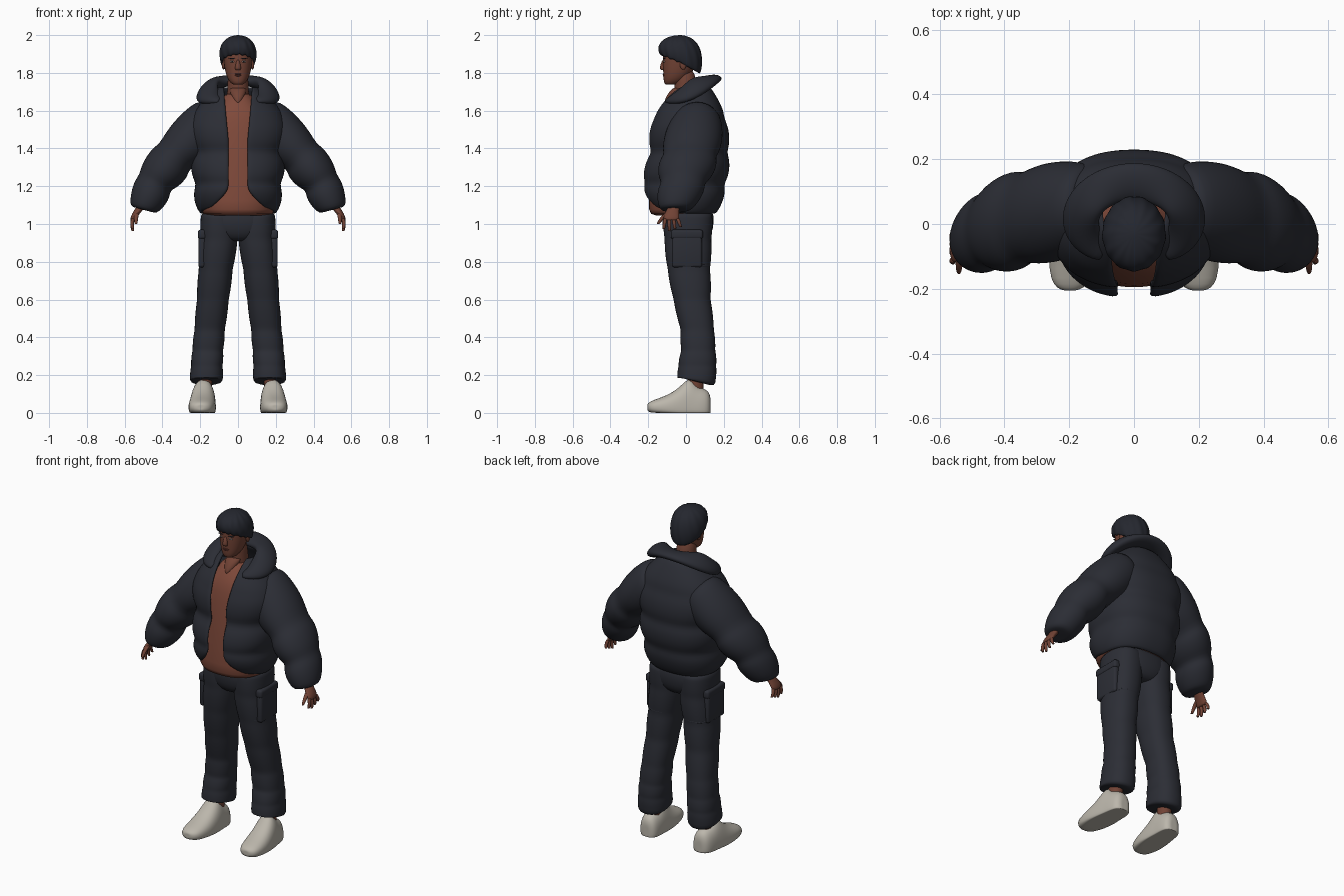
import bpy, bmesh
from math import sin, cos, pi, radians, asin
from mathutils import Vector, Matrix

if "Cube" in bpy.data.objects:
    bpy.data.objects.remove(bpy.data.objects["Cube"])


def material(name, *rgb):
    mat = bpy.data.materials.new(name)
    mat.use_nodes = True
    mat.diffuse_color = (*rgb, 1)
    shader = next(n for n in mat.node_tree.nodes if n.type == 'BSDF_PRINCIPLED')
    shader.inputs["Base Color"].default_value = (*rgb, 1)
    shader.inputs["Roughness"].default_value = .8
    return mat


JACKET = material("charcoal jacket", .024, .026, .035)
PANTS = material("charcoal trousers", .025, .027, .036)
HAIR = material("black hair", .018, .02, .028)
SHIRT = material("rust shirt", .215, .068, .043)
SKIN = material("brown skin", .165, .055, .035)
LIPS = material("dark lips", .12, .036, .028)
SHOE = material("cream shoe", .5, .47, .41)
EYE = material("eye white", .5, .38, .33)


def finish(name, bm, mat, mirror=False, solid=0, levels=1):
    """Turn a bmesh into a smooth object with its modifiers."""
    bmesh.ops.recalc_face_normals(bm, faces=bm.faces[:])
    mesh = bpy.data.meshes.new(name)
    bm.to_mesh(mesh)
    bm.free()
    mesh.materials.append(mat)
    mesh.shade_smooth()
    obj = bpy.data.objects.new(name, mesh)
    bpy.context.collection.objects.link(obj)
    if mirror:
        obj.modifiers.new("Mirror", 'MIRROR').use_mirror_merge = False
    if solid:
        shell = obj.modifiers.new("Thickness", 'SOLIDIFY')
        shell.thickness = solid
        shell.offset = -1
    if levels:
        smooth = obj.modifiers.new("Smooth", 'SUBSURF')
        smooth.levels = smooth.render_levels = levels


def signed_power(value, power):
    return abs(value) ** (2 / power) * (1 if value >= 0 else -1)


def skin_rows(bm, rows, closed):
    for low, high in zip(rows, rows[1:]):
        count = len(low)
        for i in range(count if closed else count - 1):
            j = (i + 1) % count
            bm.faces.new((low[i], low[j], high[j], high[i]))


def puffed(keys, puff, steps=5):
    """Fill in rings between the keys, swelling midway like quilting."""
    rings = []
    for a, b in zip(keys, keys[1:]):
        for k in range(steps):
            f = k / steps
            swell = 1 + puff * sin(pi * f) ** .7
            x, y, z, rx, ry = (p + (q - p) * f for p, q in zip(a, b))
            rings.append((x, y, z, rx * swell, ry * swell))
    return rings + [keys[-1]]


def loft(name, sections, mat, n=20, power=2, floor=None, **options):
    """Skin a closed tube through (centre, u, v) superellipse sections."""
    sections = [[Vector(part) for part in section] for section in sections]
    start, end = ((c, u * .6, v * .6) for c, u, v in (sections[0], sections[-1]))
    bm = bmesh.new()
    rows = []
    for centre, u, v in [start, *sections, end]:
        row = []
        for i in range(n):
            t = 2 * pi * i / n
            point = centre + u * signed_power(cos(t), power) + v * signed_power(sin(t), power)
            if floor is not None:
                point.z = max(point.z, floor)
            row.append(bm.verts.new(point))
        rows.append(row)
    skin_rows(bm, rows, True)
    bm.faces.new(rows[0])
    bm.faces.new(rows[-1])
    finish(name, bm, mat, **options)


def stack(name, rings, mat, tilt=0, **options):
    """Upright loft from rings of x, y, z, half width, half depth."""
    sections = [((x, y, z), (rx, 0, 0), (0, ry, 0)) for x, y, z, rx, ry in rings]
    centre, u, v = sections[0]
    sections[0] = (centre, u, (0, v[1], -tilt))
    loft(name, sections, mat, **options)


def ball(name, location, size, mat, mirror=False):
    bm = bmesh.new()
    matrix = Matrix.Translation(location) @ Matrix.Diagonal((*size, 1))
    bmesh.ops.create_uvsphere(bm, u_segments=16, v_segments=10, radius=1, matrix=matrix)
    finish(name, bm, mat, mirror, levels=0)


def pocket(name, location, size):
    bm = bmesh.new()
    matrix = Matrix.Translation(location) @ Matrix.Diagonal((*size, 1))
    bmesh.ops.create_cube(bm, size=1, matrix=matrix)
    bmesh.ops.bevel(bm, geom=bm.edges[:], offset=.014, segments=3, affect='EDGES', profile=.5)
    finish(name, bm, PANTS, True, levels=0)


# Open puffer jacket body, keyed at the quilting creases; the hem lifts in front
body = [(0, -.015, 1.05, .2, .17), (0, -.01, 1.21, .222, .212), (0, .015, 1.38, .23, .202),
        (0, .015, 1.56, .25, .188), (0, .035, 1.73, .1, .09)]
bm = bmesh.new()
rows, columns, power = [], 44, 2.4
for x, y, z, rx, ry in puffed(body, .1):
    gap = .05 + .1 * (max(0, 1.2 - z) / .15) ** 2 + .1 * max(0, z - 1.45)
    start = asin(min(1, gap / rx) ** (power / 2))
    row = []
    for i in range(columns + 1):
        t = start + 2 * (pi - start) * i / columns
        lift = .04 * max(0, cos(t)) * max(0, 1 - (z - 1.05) / .2)
        row.append(bm.verts.new((rx * signed_power(sin(t), power),
                                 y - ry * signed_power(cos(t), power), z + lift)))
    rows.append(row)
skin_rows(bm, rows, False)
finish("jacket_body", bm, JACKET, solid=.018)

# Quilted sleeves, turning from the shoulder slope to level cuffs
sleeve = puffed([(.13, .06, 1.56, .12, .12), (.335, .02, 1.36, .105, .138),
                 (.44, -.015, 1.22, .093, .115), (.5, -.055, 1.075, .072, .082)], .2)
sections = []
for i, (x, y, z, thick, depth) in enumerate(sleeve):
    angle = radians(55 - 40 * i / (len(sleeve) - 1))
    sections.append(((x, y, z), (thick * cos(angle), 0, thick * sin(angle)), (0, depth, 0)))
loft("sleeve", sections, JACKET, n=24, mirror=True)

# Folded collar, a horseshoe rising toward the back and thinning along the opening
sections = []
up = Vector((0, 0, 1))
count = 22
for i in range(count + 1):
    turn = 2 * i / count - 1
    angle = turn * 2.55
    taper = 1 - .5 * abs(turn) ** 5
    out = Vector((sin(angle), cos(angle), 0))
    sections.append(((.165 * out.x, .01 + .12 * out.y, 1.702 + .06 * out.y),
                     (out * .058 - up * .05 * out.x ** 2) * taper,
                     (up * .03 + out * .02) * taper))
loft("collar", sections, JACKET, n=14)

# Shirt
stack("shirt", [(0, -.025, 1.045, .198, .172), (0, -.02, 1.1, .2, .178), (0, -.015, 1.3, .2, .172),
                (0, 0, 1.5, .2, .165), (0, 0, 1.59, .17, .145), (0, -.005, 1.64, .1, .11),
                (0, -.01, 1.69, .07, .075)], SHIRT, n=28, power=2.3)

# Trousers with thigh seams and cargo pockets
stack("trouser_hips", [(0, .01, .91, .1, .1), (0, .01, .95, .17, .128), (0, .01, 1, .19, .138),
                       (0, .01, 1.08, .185, .138)], PANTS, n=28, power=2.4)
leg = [(.168, .055, .165, .086, .1), (.165, .06, .25, .083, .1), (.16, .065, .33, .081, .09),
       (.15, .06, .44, .08, .088), (.133, .032, .6, .084, .098), (.118, .015, .76, .09, .112),
       (.1, .01, .92, .098, .124), (.1, .01, 1.06, .095, .128)]
stack("trouser_leg", puffed(leg, .04), PANTS, tilt=.025, n=24, power=2.3, mirror=True)
stack("thigh_seam", [(.118, .016, z, .095, .118) for z in (.77, .79)],
      PANTS, n=24, power=2.3, mirror=True)
pocket("cargo_pocket", (.19, .005, .865), (.04, .16, .19))
pocket("pocket_flap", (.19, .005, .945), (.046, .17, .05))

# Ankles and shoes
stack("ankle", [(.175, .05, z, .04, .045) for z in (.08, .22)], SKIN, mirror=True)
shoe = [(-.205, .02, .045), (-.198, .04, .055), (-.175, .062, .068), (-.1, .074, .092),
        (-.04, .071, .13), (0, .068, .175), (.03, .064, .182), (.06, .062, .14),
        (.1, .057, .128), (.122, .045, .11), (.13, .025, .08)]
sole = .03
loft("shoe", [((.185 - y * .06, y, sole), (width, 0, 0), (0, 0, top - sole))
              for y, width, top in shoe], SHOE, n=24, power=2.3, floor=0, mirror=True)

# Neck and head
stack("neck", [(0, .01, 1.6, .065, .065), (0, 0, 1.7, .057, .06), (0, -.01, 1.81, .055, .058)], SKIN)
stack("neckline", [(0, -.1, 1.64, .01, .015), (0, -.075, 1.67, .035, .035),
                   (0, -.03, 1.72, .05, .045)], SKIN)
stack("head", [(0, -.078, 1.738, .03, .034), (0, -.064, 1.757, .049, .055),
               (0, -.048, 1.79, .064, .072), (0, -.037, 1.83, .072, .086),
               (0, -.03, 1.87, .077, .093), (0, -.03, 1.92, .077, .092),
               (0, -.03, 1.95, .06, .07)], SKIN, n=24, power=2.2)
stack("nose", [(0, -.122, 1.815, .014, .01), (0, -.126, 1.825, .018, .017),
               (0, -.116, 1.868, .008, .01)], SKIN, n=12)
ball("eye", (.03, -.115, 1.86), (.013, .006, .005), EYE, True)
ball("iris", (.03, -.12, 1.86), (.004, .002, .004), HAIR, True)
ball("eyebrow", (.03, -.115, 1.877), (.02, .007, .003), HAIR, True)
ball("upper_lip", (0, -.117, 1.793), (.02, .007, .004), LIPS)
ball("lower_lip", (0, -.116, 1.786), (.017, .007, .005), LIPS)
ball("ear", (.077, -.015, 1.845), (.009, .018, .028), SKIN, True)

# Cropped hair with a ragged fringe, longer at the nape
bm = bmesh.new()
rows, columns, layers = [], 56, 9
for k in range(layers + 1):
    f = sin(pi / 2 * k / layers)
    dome = max(.03, (1 - f ** 3.5) ** .5) * (.9 + .1 * min(1, f * 4))
    row = []
    for i in range(columns):
        t = 2 * pi * i / columns
        front = cos(t)
        hem = 1.85 + (.044 * front + .006 * sin(17 * t) if front > 0 else .055 * front)
        size = dome * (1 + .02 * sin(13 * t + f * 5))
        row.append(bm.verts.new((.1 * size * sin(t), -.03 - .118 * size * front,
                                 hem + (2 - hem) * f)))
    rows.append(row)
skin_rows(bm, rows, True)
bm.faces.new(rows[-1])
finish("hair", bm, HAIR, solid=.012)

# Hands with spread fingers
stack("palm", [(.508, -.06, 1.1, .026, .032), (.53, -.072, 1.07, .022, .034),
               (.55, -.078, 1.04, .019, .044), (.555, -.078, 1.02, .015, .04)],
      SKIN, n=16, mirror=True)
for i, finger in enumerate(("index", "middle", "ring", "little")):
    root, end = -.11 + .022 * i, -.118 + .03 * i
    tip = .962 + .011 * abs(i - 1)
    stack(finger + "_finger", [(.555, root, 1.03, .011, .011),
                               (.563, (root + end) / 2, (1.03 + tip) / 2, .01, .01),
                               (.557, end, tip, .008, .008)], SKIN, n=10, mirror=True)
stack("thumb", [(.535, -.092, 1.06, .014, .018), (.54, -.125, 1.035, .012, .014),
                (.54, -.148, 1, .008, .009)], SKIN, n=10, mirror=True)
